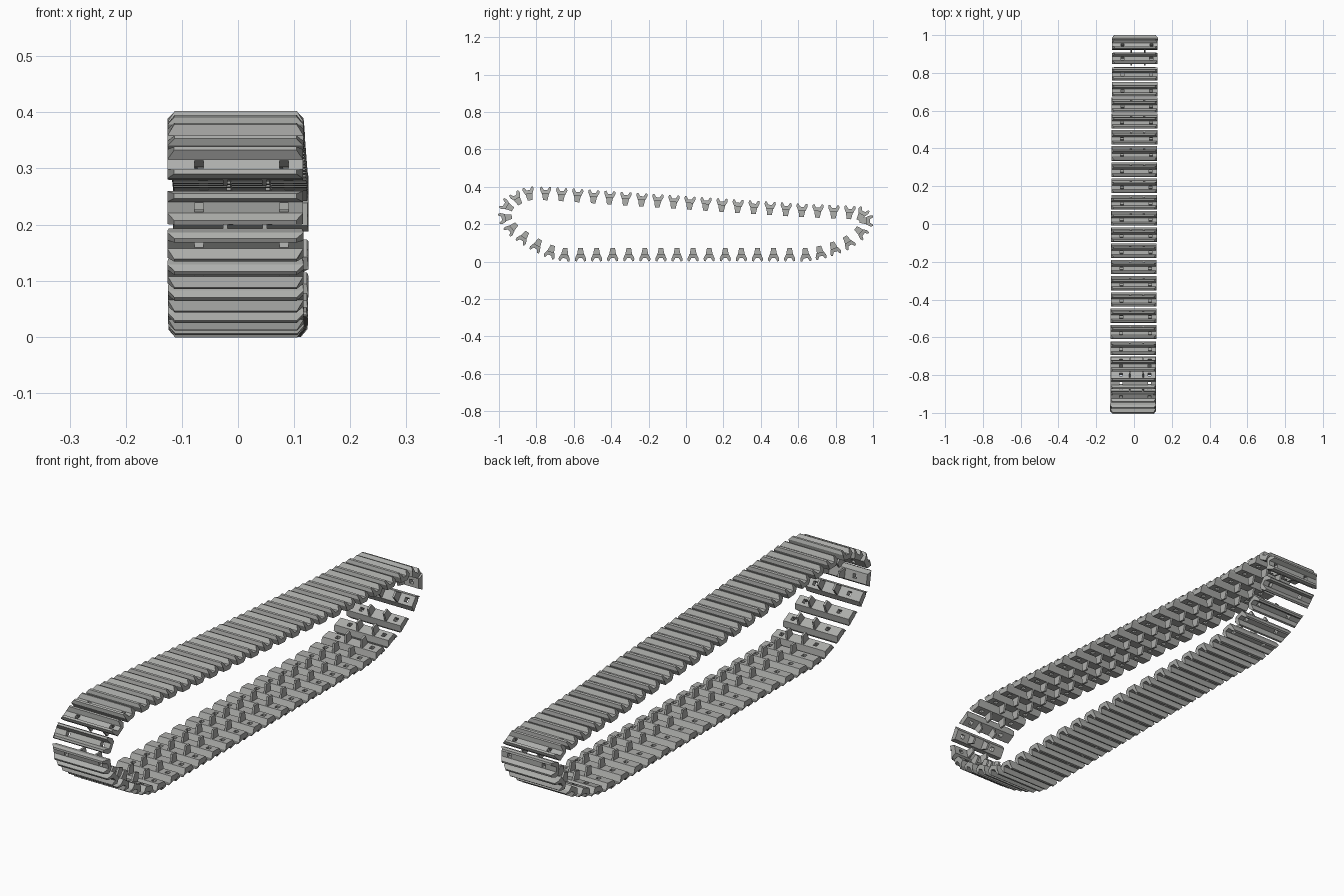
import bpy
import bmesh
from mathutils import Matrix, Vector

cube = bpy.data.objects.get("Cube")
if cube:
    bpy.data.objects.remove(cube, do_unlink=True)

steel = bpy.data.materials.new("track_steel_grey")
steel.use_nodes = True
GREY = (0.42, 0.425, 0.41, 1.0)
steel.diffuse_color = GREY
steel.node_tree.nodes["Principled BSDF"].inputs["Base Color"].default_value = GREY

HALF_WIDTH = 0.121
HOLES = (-0.065, 0.087)
HORNS = (-0.018, 0.052)


def mirrored(half):
    """Close a half profile by mirroring it along the track direction."""
    return half + [(-t, n) for t, n in reversed(half)]


def prism(bm, profile, x0, x1):
    """Extrude a (track, outward) profile across the width."""
    rings = [[bm.verts.new((x, t, n)) for t, n in profile] for x in (x0, x1)]
    bm.faces.new(rings[0])
    bm.faces.new(rings[1])
    for i in range(len(profile)):
        j = (i + 1) % len(profile)
        bm.faces.new((rings[0][i], rings[0][j], rings[1][j], rings[1][i]))
    bmesh.ops.recalc_face_normals(bm, faces=bm.faces)


def to_object(bm, name):
    mesh = bpy.data.meshes.new(name)
    bm.to_mesh(mesh)
    bm.free()
    obj = bpy.data.objects.new(name, mesh)
    bpy.context.collection.objects.link(obj)
    return obj


# Link body: pad with two splayed outer ridges, ends chamfered
body = bmesh.new()
prism(body, mirrored([(0.010, 0.008), (0.020, 0.025), (0.028, 0.023),
                      (0.030, 0.010), (0.024, -0.003), (0.020, -0.012)]),
      -HALF_WIDTH, HALF_WIDTH)
for v in body.verts:
    if v.co.z > 0.02:
        v.co.x *= 0.90
    elif v.co.z < -0.01:
        v.co.x *= 0.98
body_obj = to_object(body, "link_body")

# Square holes through the pad
cut = bmesh.new()
for x in HOLES:
    bmesh.ops.create_cube(cut, size=1.0, matrix=Matrix.Translation((x, 0, 0))
                          @ Matrix.Diagonal((0.016, 0.016, 0.1, 1)))
cutter = to_object(cut, "hole_cutter")
cutter.hide_render = True
mod = body_obj.modifiers.new("holes", "BOOLEAN")
mod.operation = "DIFFERENCE"
mod.solver = "EXACT"
mod.object = cutter
bpy.context.view_layer.update()
evaluated = body_obj.evaluated_get(bpy.context.evaluated_depsgraph_get())
link_mesh = bpy.data.meshes.new_from_object(evaluated)
bpy.data.objects.remove(body_obj, do_unlink=True)
bpy.data.objects.remove(cutter, do_unlink=True)

# Guide horns on the inner face
bm = bmesh.new()
bm.from_mesh(link_mesh)
for x in HORNS:
    prism(bm, mirrored([(0.012, -0.047), (0.019, -0.010)]), x - 0.004, x + 0.004)
bm.to_mesh(link_mesh)
bm.free()
link_mesh.name = "track_link"
link_mesh.materials.clear()
link_mesh.materials.append(steel)


def run(a, b, count):
    """Evenly spaced link centres from a to b."""
    a, b = Vector(a), Vector(b)
    return [a.lerp(b, i / (count - 1)) for i in range(count)]


# Link centres (y, z) around the loop
front_top = run((-0.842, 0.374), (-0.751, 0.375), 2)
upper = run((-0.665, 0.370), (0.535, 0.290), 15)
rear_top = run((0.62, 0.285), (0.875, 0.274), 4)
rear = [Vector(p) for p in ((0.945, 0.262), (0.976, 0.218), (0.943, 0.150),
                            (0.873, 0.094), (0.796, 0.060), (0.720, 0.037))]
lower = run((0.640, 0.026), (-0.650, 0.026), 16)
front = [Vector(p) for p in ((-0.727, 0.042), (-0.802, 0.077), (-0.875, 0.120),
                             (-0.940, 0.170), (-0.977, 0.232), (-0.966, 0.303),
                             (-0.910, 0.347))]
centres = front_top + upper + rear_top + rear + lower + front

# Place one link at each centre, facing outward
for i, c in enumerate(centres):
    step = centres[(i + 1) % len(centres)] - centres[i - 1]
    t = Vector((0, step.x, step.y)).normalized()
    side = Vector((1, 0, 0))
    rot = Matrix((side, t, side.cross(t))).transposed().to_4x4()
    link = bpy.data.objects.new(f"track_link_{i + 1:02d}", link_mesh)
    link.matrix_world = Matrix.Translation((0.005 * c.x, c.x, c.y)) @ rot
    bpy.context.collection.objects.link(link)
